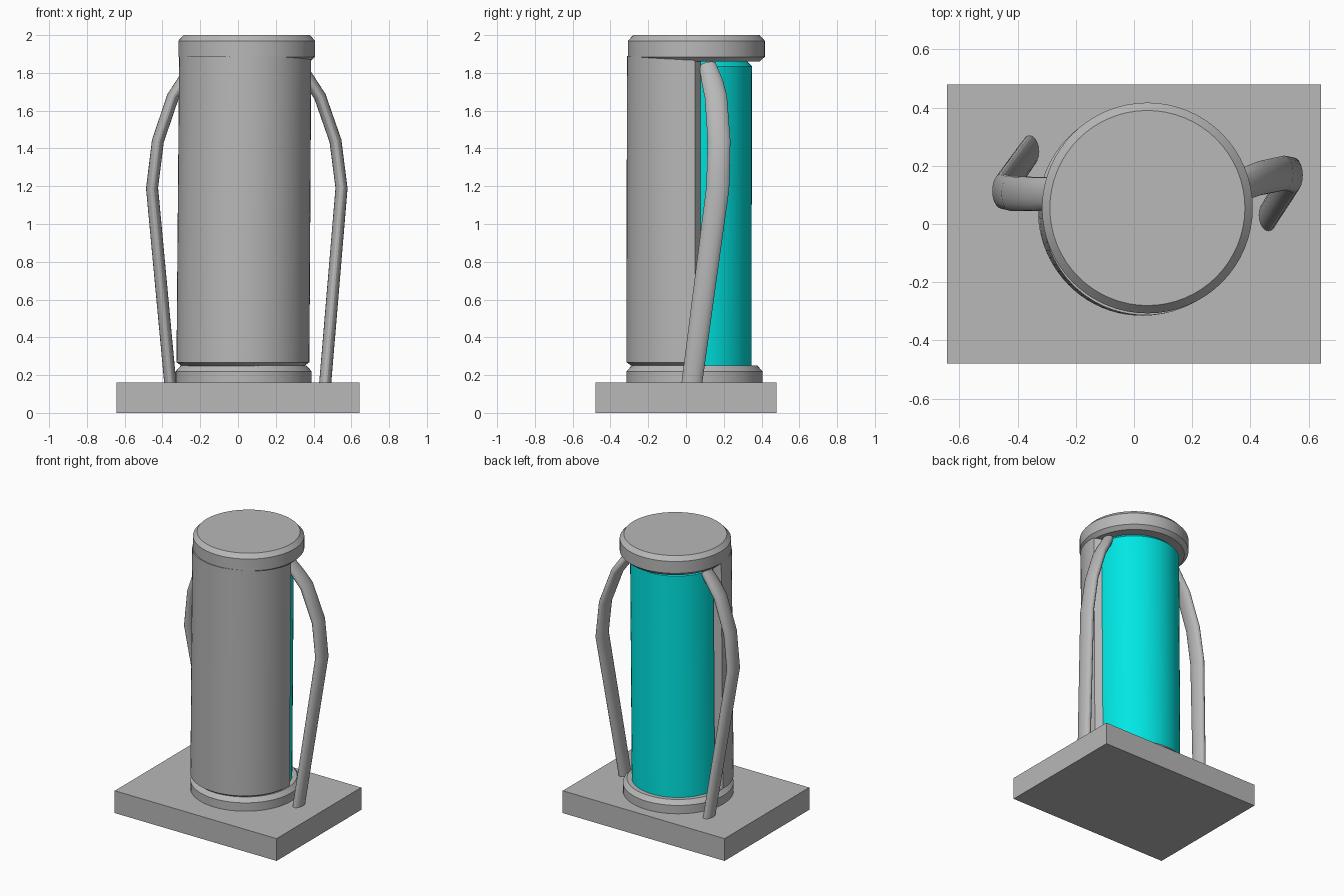
import bpy, bmesh, math
from mathutils import Vector

if "Cube" in bpy.data.objects:
    bpy.data.objects.remove(bpy.data.objects["Cube"])

SEG = 64


def material(name, rgb):
    m = bpy.data.materials.new(name)
    m.diffuse_color = (*rgb, 1)
    m.use_nodes = True
    m.node_tree.nodes["Principled BSDF"].inputs["Base Color"].default_value = m.diffuse_color
    return m


GREY = material("mid_grey", (0.48, 0.48, 0.48))
CYAN = material("cyan", (0.0, 0.8, 0.77))


def finish(name, bm, mat=GREY, smooth=True):
    bmesh.ops.recalc_face_normals(bm, faces=bm.faces)
    me = bpy.data.meshes.new(name)
    bm.to_mesh(me)
    bm.free()
    me.materials.append(mat)
    ob = bpy.data.objects.new(name, me)
    bpy.context.collection.objects.link(ob)
    if smooth:
        bpy.ops.object.select_all(action='DESELECT')
        ob.select_set(True)
        bpy.context.view_layer.objects.active = ob
        bpy.ops.object.shade_smooth_by_angle(angle=math.radians(25))
    return ob


def loft(name, rings, mat=GREY):
    """Skin equal-length rings of points and cap both ends."""
    bm = bmesh.new()
    vs = [[bm.verts.new(p) for p in r] for r in rings]
    n = len(vs[0])
    for a, b in zip(vs, vs[1:]):
        for i in range(n):
            j = (i + 1) % n
            bm.faces.new((a[i], a[j], b[j], b[i]))
    bm.faces.new(vs[0])
    bm.faces.new(vs[-1])
    return finish(name, bm, mat)


def turned(name, profile, mat=GREY):
    """Round part from (centre x, centre y, radius, z) stations."""
    angs = [2 * math.pi * i / SEG for i in range(SEG)]
    return loft(name, [[(x + r * math.cos(a), y + r * math.sin(a), z) for a in angs]
                       for x, y, r, z in profile], mat)


def handle(name, points):
    """Flattened bent bar along a path of points."""
    path = [Vector(p) for p in points]
    half_w = [0.055, 0.061, 0.06, 0.059, 0.057, 0.046]
    rings = []
    for k, p in enumerate(path):
        tan = (path[min(k + 1, len(path) - 1)] - path[max(k - 1, 0)]).normalized()
        if k == 0:
            tan = Vector((0, 0, 1))
        wide = (Vector((0, 1, 0)) - tan * tan.y).normalized()
        thin = wide.cross(tan)
        rings.append([p + wide * half_w[k] * math.cos(a) + thin * 0.032 * math.sin(a)
                      for a in [2 * math.pi * i / 20 for i in range(20)]])
    loft(name, rings)


# base plate
bm = bmesh.new()
bmesh.ops.create_cube(bm, size=1)
for v in bm.verts:
    v.co = (v.co.x * 1.284, v.co.y * 0.96, (v.co.z + 0.5) * 0.16)
finish("base_plate", bm, smooth=False)

# end caps with chamfered rims
turned("lower_cap", [(0.03, 0.045, 0.36, 0.15), (0.03, 0.045, 0.36, 0.22),
                     (0.03, 0.045, 0.333, 0.25)])
turned("upper_cap", [(0.046, 0.055, 0.335, 1.86), (0.046, 0.055, 0.362, 1.885),
                     (0.046, 0.055, 0.362, 1.97), (0.046, 0.055, 0.335, 2.0)])

# coloured core cylinder
turned("core", [(0.03, 0.045, 0.302, 0.23), (0.042, 0.047, 0.302, 1.835),
                (0.042, 0.047, 0.275, 1.862)], CYAN)

# half-round front shell, its lower rim chamfered
shell_section = [(0.32, 0.245), (0.352, 0.268), (0.35, 1.89), (0.31, 1.89), (0.31, 0.245)]
rings = []
for i in range(41):
    t = i / 40 * 2 - 1
    ring = []
    for r, z in shell_section:
        over = 1.6 if r > 0.33 else 7.4
        a = math.radians(270 + t * (90 + over))
        cx = 0.026 + 0.012 * (z - 0.25) / 1.64
        ring.append((cx + r * math.cos(a), 0.037 + r * math.sin(a), z))
    rings.append(ring)
loft("front_shell", rings)

# handles on either side
handle("right_handle", [(0.461, 0.03, 0.15), (0.548, 0.168, 1.19), (0.516, 0.175, 1.44),
                        (0.434, 0.158, 1.675), (0.385, 0.14, 1.75), (0.325, 0.115, 1.84)])
handle("left_handle", [(-0.358, 0.25, 0.15), (-0.455, 0.113, 1.19), (-0.424, 0.105, 1.44),
                       (-0.344, 0.103, 1.675), (-0.295, 0.105, 1.75), (-0.235, 0.115, 1.84)])
